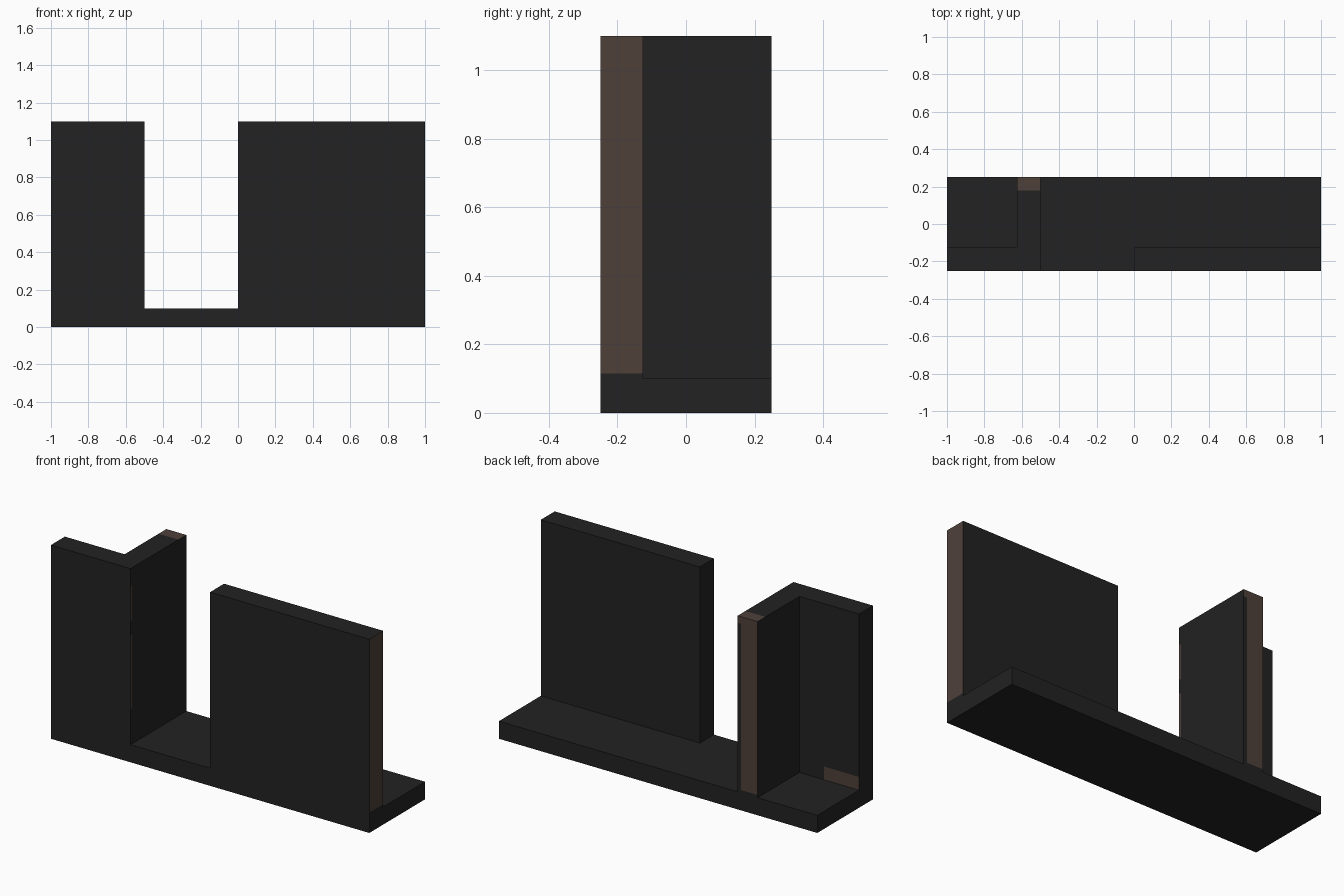
import bpy, bmesh
from mathutils import Vector

if "Cube" in bpy.data.objects:
    bpy.data.objects.remove(bpy.data.objects["Cube"])


def material(name, rgb):
    m = bpy.data.materials.new(name)
    m.diffuse_color = (*rgb, 1)
    m.use_nodes = True
    m.node_tree.nodes["Principled BSDF"].inputs["Base Color"].default_value = m.diffuse_color
    return m


dark = material("dark charcoal", (0.0160, 0.0160, 0.0160))
brown = material("worn brown", (0.0762, 0.0513, 0.0423))


def prism(name, outline, z0, z1):
    """Extrude a plan outline straight up."""
    bm = bmesh.new()
    face = bm.faces.new([bm.verts.new((x, y, z0)) for x, y in outline])
    top = bmesh.ops.extrude_face_region(bm, geom=[face])["geom"]
    for v in top:
        if isinstance(v, bmesh.types.BMVert):
            v.co.z = z1
    bmesh.ops.recalc_face_normals(bm, faces=bm.faces[:])
    me = bpy.data.meshes.new(name)
    bm.to_mesh(me)
    bm.free()
    ob = bpy.data.objects.new(name, me)
    bpy.context.collection.objects.link(ob)
    me.materials.append(dark)
    me.materials.append(brown)
    return ob


def rect(x0, x1, y0, y1):
    return [(x0, y0), (x1, y0), (x1, y1), (x0, y1)]


# floor slab, long wall on the right, L-shaped corner wall on the left
body = prism("wall_with_base", rect(-1, 1, -0.25, 0.25), 0, 0.1)
long_wall = prism("long_wall", rect(0, 1, -0.25, -0.125), 0, 1.1)
corner_wall = prism("corner_wall", [(-1, -0.25), (-0.5, -0.25), (-0.5, 0.25),
                                    (-0.625, 0.25), (-0.625, -0.125), (-1, -0.125)], 0, 1.1)

# join the walls and slab into one solid
bpy.context.view_layer.objects.active = body
for part in (long_wall, corner_wall):
    mod = body.modifiers.new("join", 'BOOLEAN')
    mod.operation, mod.solver, mod.object = 'UNION', 'EXACT', part
    bpy.ops.object.modifier_apply(modifier=mod.name)
    bpy.data.objects.remove(part)

# cut lines around the worn patches
bm = bmesh.new()
bm.from_mesh(body.data)
cuts = [(0, (-0.78, -0.52)), (1, (-0.235, 0.18)),
        (2, (0.1, 0.115, 0.175, 0.3, 0.72, 0.8, 1.0, 1.06))]
for axis, values in cuts:
    for v in values:
        co, no = Vector(), Vector()
        co[axis], no[axis] = v, 1
        bmesh.ops.bisect_plane(bm, geom=bm.verts[:] + bm.edges[:] + bm.faces[:],
                               dist=1e-5, plane_co=co, plane_no=no)


def is_worn(c, n):
    if n.x > 0.9 and c.x > 0.99:          # open end of the long wall
        return c.z > 0.115
    if n.y > 0.9 and c.y > 0.24:          # back end of the corner wall
        return c.z > 0.115 and (c.x < -0.52 or c.z > 1.06) and c.x < -0.5
    if n.z > 0.9 and c.z > 1.09:          # top of that end
        return c.y > 0.18
    if n.x > 0.9 and c.x < -0.49:         # chipped strip on the front corner
        return c.y < -0.235 and (0.3 < c.z < 0.72 or 0.8 < c.z < 1.0)
    if n.y > 0.9 and c.x < -0.78:         # scuff at the foot of the inner wall
        return -0.13 < c.y < -0.12 and 0.1 < c.z < 0.175
    return False


for f in bm.faces:
    f.normal_update()
    f.material_index = int(is_worn(f.calc_center_median(), f.normal))

# merge flat faces that share a colour
bmesh.ops.dissolve_limit(bm, angle_limit=0.01, verts=bm.verts[:], edges=bm.edges[:],
                         delimit={'MATERIAL'})
bm.to_mesh(body.data)
bm.free()
